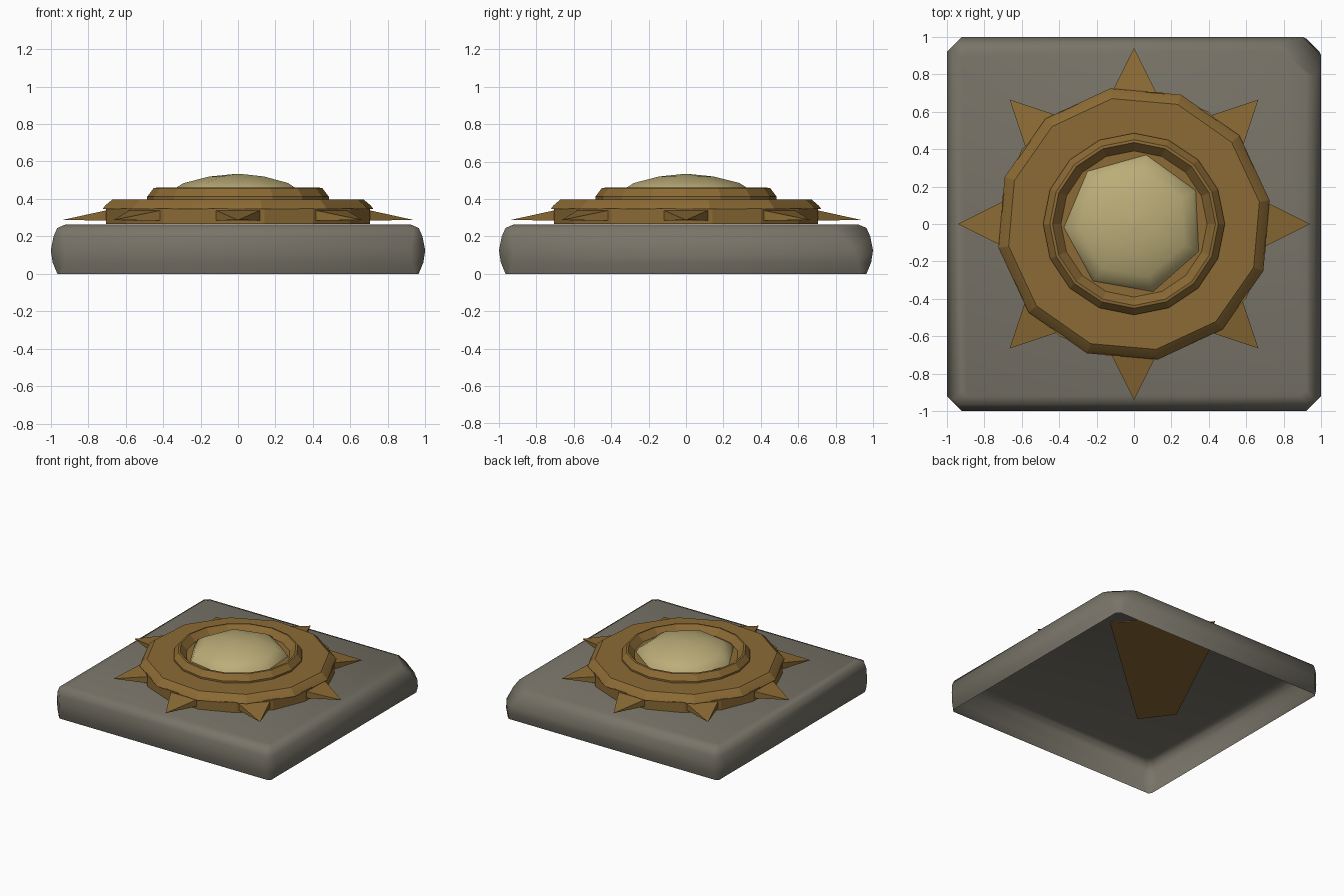
import bpy
from math import sin, cos, pi, radians
from mathutils import Matrix

cube = bpy.data.objects.get("Cube")
if cube:
    bpy.data.objects.remove(cube, do_unlink=True)


def material(name, rgb):
    m = bpy.data.materials.new(name)
    m.use_nodes = True
    m.diffuse_color = (*rgb, 1)
    bsdf = m.node_tree.nodes["Principled BSDF"]
    bsdf.inputs["Base Color"].default_value = (*rgb, 1)
    bsdf.inputs["Roughness"].default_value = 0.8
    return m


stone = material("grey stone", (0.19, 0.175, 0.14))
gold = material("dull gold", (0.26, 0.145, 0.035))
cream = material("pale cream", (0.5, 0.42, 0.19))


def add_mesh(name, verts, faces, mat, angle):
    mesh = bpy.data.meshes.new(name)
    mesh.from_pydata(verts, [], faces)
    mesh.materials.append(mat)
    ob = bpy.data.objects.new(name, mesh)
    bpy.context.collection.objects.link(ob)
    bpy.ops.object.select_all(action='DESELECT')
    ob.select_set(True)
    bpy.context.view_layer.objects.active = ob
    bpy.ops.object.shade_smooth_by_angle(angle=radians(angle))
    return ob


def loft(name, rings, mat, angle, bottom=False, top=True):
    """Skin a stack of equal rings, from the bottom up."""
    n = len(rings[0])
    verts = [v for ring in rings for v in ring]
    faces = []
    for k in range(len(rings) - 1):
        for i in range(n):
            j = (i + 1) % n
            faces.append((k * n + i, k * n + j, (k + 1) * n + j, (k + 1) * n + i))
    if bottom:
        faces.append(tuple(reversed(range(n))))
    if top:
        faces.append(tuple(range((len(rings) - 1) * n, len(rings) * n)))
    return add_mesh(name, verts, faces, mat, angle)


def circle(r, z, n, turn=0.0):
    return [(r * cos(2 * pi * i / n + turn), r * sin(2 * pi * i / n + turn), z)
            for i in range(n)]


def worn_square(h, z, cut, chip):
    """Square ring with clipped corners; the back corner at +x is chipped deeper."""
    pts = []
    for sx, sy in ((1, 1), (-1, 1), (-1, -1), (1, -1)):
        c = chip if sx > 0 and sy > 0 else cut
        pair = [(sx * h, sy * (h - c), z), (sx * (h - c), sy * h, z)]
        pts += pair if sx * sy > 0 else pair[::-1]
    return pts


# Hollow stone slab, open underneath
loft("stone_slab", [
    worn_square(0.965, 0.0, 0.02, 0.03),
    worn_square(0.99, 0.06, 0.06, 0.07),
    worn_square(1.0, 0.125, 0.08, 0.1),
    worn_square(0.985, 0.2, 0.05, 0.15),
    worn_square(0.965, 0.245, 0.03, 0.18),
    worn_square(0.92, 0.264, 0.03, 0.12)], stone, 50)

# Gold disc body with a faceted upper rim
loft("disc_body", [circle(0.72, z, 16, pi / 16) for z in (0.267, 0.35)], gold, 15)
loft("disc_rim", [
    circle(0.735, 0.345, 12, radians(10)),
    circle(0.72, 0.365, 12, radians(10)),
    circle(0.68, 0.398, 12, radians(10))], gold, 15)

# Part of the disc showing through the underside of the slab
loft("disc_underside", [[(x, y, z) for x, y in (
    (0.62, 0.46), (0.42, 0.66), (-0.2, 0.64), (-0.64, -0.27), (-0.46, -0.51))]
    for z in (0.257, 0.263)], gold, 15, bottom=True)

# Raised collar with a sunken seat for the gem
loft("collar", [
    circle(0.485, 0.395, 16, pi / 2),
    circle(0.485, 0.412, 16, pi / 2),
    circle(0.45, 0.458, 16, pi / 2),
    circle(0.435, 0.46, 16, pi / 2),
    circle(0.39, 0.41, 16, pi / 2)], gold, 15)

# Faceted domed gem
loft("gem", [
    circle(0.375, 0.412, 7, radians(80)),
    circle(0.355, 0.445, 7, radians(80)),
    circle(0.29, 0.485, 7, radians(80)),
    circle(0.15, 0.52, 7, radians(80)),
    circle(0.03, 0.532, 7, radians(80))], cream, 60)

# Eight sun rays
for i in range(8):
    turn = Matrix.Rotation(i * pi / 4, 4, 'Z')
    ray = add_mesh(f"ray_{i + 1}", [
        (0.69, -0.125, 0.285), (0.69, 0.125, 0.285),
        (0.69, 0.125, 0.342), (0.69, -0.125, 0.342), (0.94, 0, 0.287)],
        [(0, 1, 4), (1, 2, 4), (2, 3, 4), (3, 0, 4), (0, 3, 2, 1)], gold, 15)
    ray.data.transform(turn)
